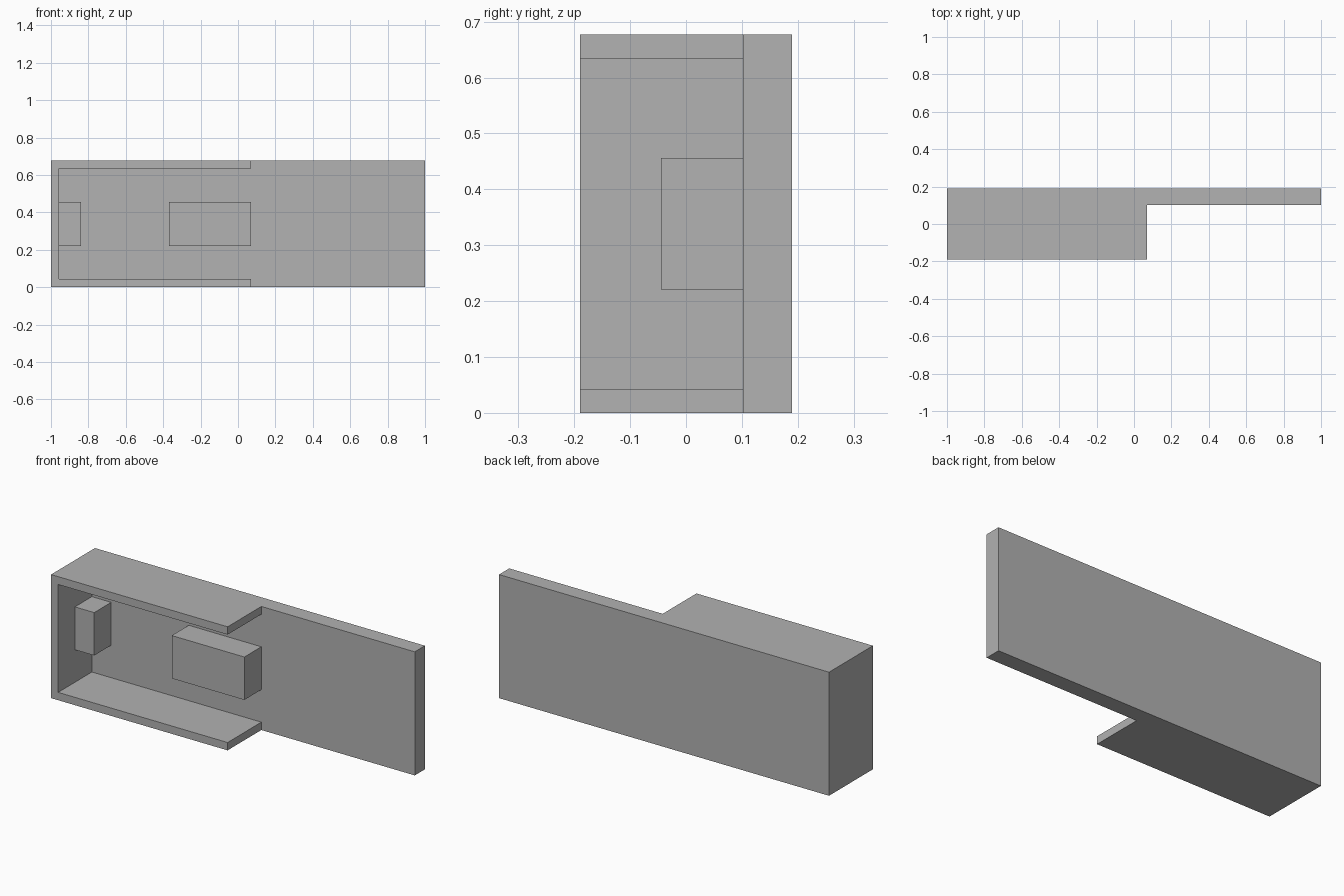
import bpy
import bmesh

cube = bpy.data.objects.get("Cube")
if cube:
    bpy.data.objects.remove(cube, do_unlink=True)

HEIGHT, FRONT, BACK, FLOOR = 0.677, -0.19, 0.19, 0.102
WALL, WALL_END = 0.043, 0.07

grey = bpy.data.materials.new("plain_grey")
grey.use_nodes = True
colour = (0.445, 0.445, 0.445, 1)
grey.diffuse_color = colour
grey.node_tree.nodes["Principled BSDF"].inputs["Base Color"].default_value = colour


def prism(name, outline, y0, y1):
    """Extrude an outline of (x, z) points from y0 to y1."""
    bm = bmesh.new()
    face = bm.faces.new([bm.verts.new((x, y0, z)) for x, z in outline])
    result = bmesh.ops.extrude_face_region(bm, geom=[face], use_keep_orig=True)
    moved = [v for v in result["geom"] if isinstance(v, bmesh.types.BMVert)]
    bmesh.ops.translate(bm, verts=moved, vec=(0, y1 - y0, 0))
    bmesh.ops.recalc_face_normals(bm, faces=bm.faces)
    mesh = bpy.data.meshes.new(name)
    bm.to_mesh(mesh)
    bm.free()
    mesh.materials.append(grey)
    obj = bpy.data.objects.new(name, mesh)
    bpy.context.collection.objects.link(obj)
    return obj


def block(name, x0, x1, z0, z1, y0, y1):
    return prism(name, [(x0, z0), (x1, z0), (x1, z1), (x0, z1)], y0, y1)


# Housing: solid slab with a T-shaped pocket leaving a back panel and C-shaped wall
housing = block("housing", -1, 1, 0, HEIGHT, FRONT, BACK)
low, high = WALL, HEIGHT - WALL
pocket = prism("pocket_cutter", [
    (WALL - 1, low), (WALL_END, low), (WALL_END, -0.1), (1.1, -0.1),
    (1.1, 0.8), (WALL_END, 0.8), (WALL_END, high), (WALL - 1, high)], -0.3, FLOOR)
pocket.hide_render = True

cut = housing.modifiers.new("pocket", 'BOOLEAN')
cut.operation = 'DIFFERENCE'
cut.solver = 'EXACT'
cut.object = pocket
bpy.context.view_layer.objects.active = housing
bpy.ops.object.modifier_apply(modifier=cut.name)
bpy.data.objects.remove(pocket, do_unlink=True)

# Inner blocks standing on the pocket floor
for name, x0, x1 in (("end_block", WALL - 1, -0.84), ("centre_block", -0.37, WALL_END)):
    block(name, x0, x1, 0.221, 0.456, -0.045, FLOOR)
